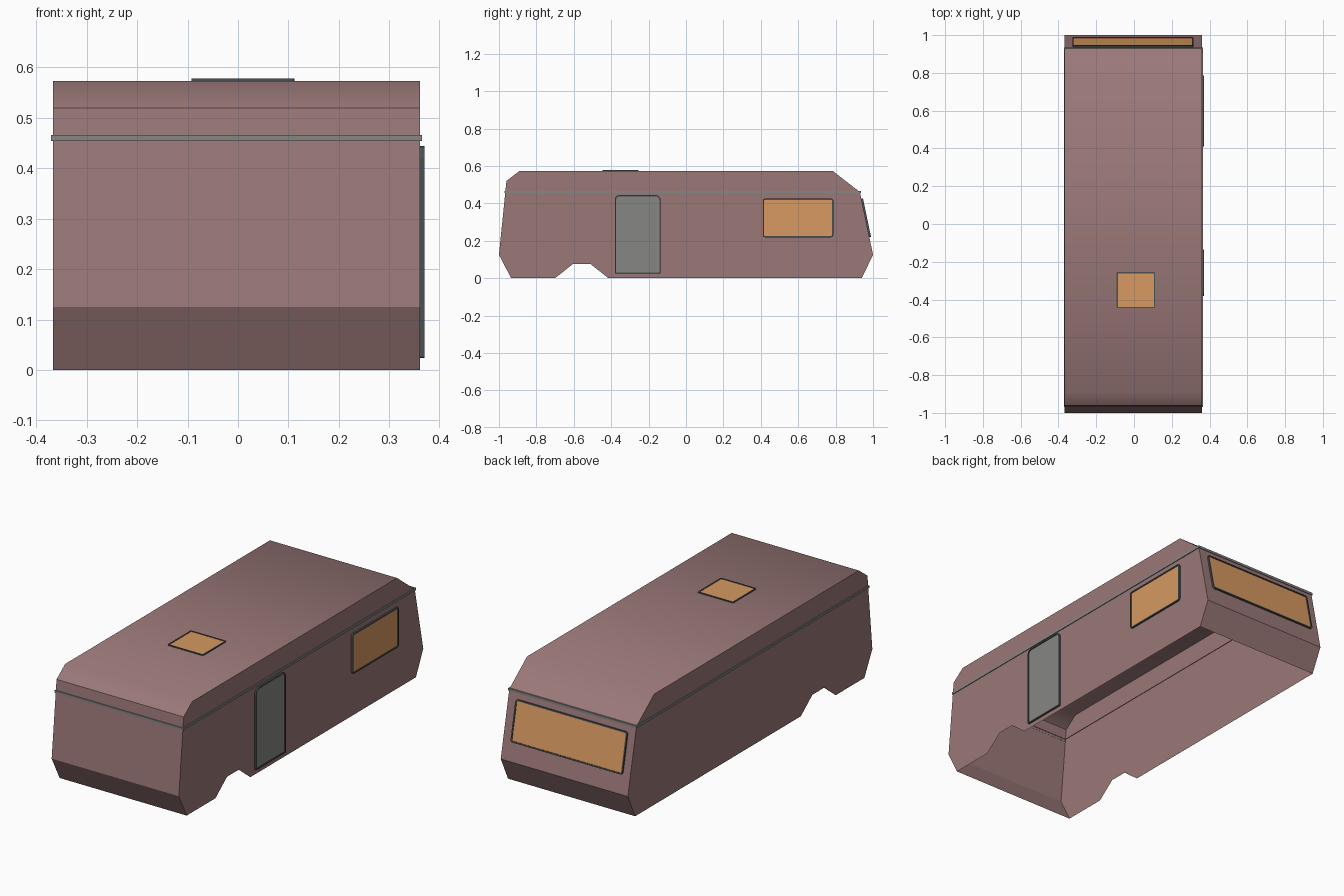
import bpy, bmesh, math
from mathutils import Vector

if "Cube" in bpy.data.objects:
    bpy.data.objects.remove(bpy.data.objects["Cube"])


def material(name, rgb):
    m = bpy.data.materials.new(name)
    m.diffuse_color = (*rgb, 1)
    m.use_nodes = True
    m.node_tree.nodes["Principled BSDF"].inputs["Base Color"].default_value = m.diffuse_color
    return m


PAINT = material("faded_paint", (0.33, 0.19, 0.19))
GLASS = material("amber_glass", (0.68, 0.32, 0.12))
METAL = material("grey_metal", (0.24, 0.24, 0.235))
RUBBER = material("dark_rubber", (0.07, 0.08, 0.08))


def finish(bm, name, mat):
    mesh = bpy.data.meshes.new(name)
    bm.to_mesh(mesh)
    bm.free()
    mesh.materials.append(mat)
    ob = bpy.data.objects.new(name, mesh)
    bpy.context.collection.objects.link(ob)
    return ob


def bridge(bm, a, b):
    n = len(a)
    for i in range(n):
        j = (i + 1) % n
        bm.faces.new((a[i], a[j], b[j], b[i]))


# Body shell: side profile (y, z), open underneath, arches cut in the sides
X0, X1 = -0.367, 0.361
SHELL = [(0.94, 0), (1.0, 0.125), (0.93, 0.46), (0.785, 0.573),
         (-0.89, 0.573), (-0.96, 0.52), (-1.0, 0.125), (-0.935, 0)]
ARCH = [(-0.70, 0), (-0.605, 0.075), (-0.51, 0.075), (-0.415, 0)]
bm = bmesh.new()
right, left = ([bm.verts.new((x, y, z)) for y, z in SHELL + ARCH] for x in (X1, X0))
for i in range(len(SHELL) - 1):
    bm.faces.new((right[i + 1], right[i], left[i], left[i + 1]))
bm.faces.new(right)
bm.faces.new(left[::-1])
# Soft roof edges, all other edges crisp
for f in bm.faces:
    f.smooth = True
for e in bm.edges:
    a, b = e.verts
    e.smooth = a.co.z > 0.57 and b.co.z > 0.57 and abs(a.co.y - b.co.y) < 1e-4
finish(bm, "body_shell", PAINT)

# Belt trim running all round the body
bm = bmesh.new()


def trim_loop(out, z):
    xa, xb, ya, yb = X0 - out, X1 + out, -0.966 - out, 0.931 + out
    return [bm.verts.new((x, y, z)) for x, y in ((xa, ya), (xb, ya), (xb, yb), (xa, yb))]


loops = [trim_loop(0, 0.454), trim_loop(0.004, 0.454),
         trim_loop(0.004, 0.466), trim_loop(-0.003, 0.466)]
for a, b in zip(loops, loops[1:]):
    bridge(bm, a, b)
finish(bm, "belt_trim", METAL)


def rounded_rect(w, h, r_top, r_bottom, steps=3):
    pts = []
    corners = ((1, 1, r_top), (-1, 1, r_top), (-1, -1, r_bottom), (1, -1, r_bottom))
    for k, (sx, sy, r) in enumerate(corners):
        for s in range(steps + 1):
            t = math.pi / 2 * (k + s / steps)
            pts.append((sx * (w / 2 - r) + r * math.cos(t), sy * (h / 2 - r) + r * math.sin(t)))
    return pts


def framed_panel(name, centre, u, v, size, fill, rise, r_top=0.012, r_bottom=0.012, rim=0.007):
    u, v, c = Vector(u).normalized(), Vector(v).normalized(), Vector(centre)
    n = u.cross(v)
    w, h = size

    def loop(bm, inset, up):
        pts = rounded_rect(w - 2 * inset, h - 2 * inset,
                           max(r_top - inset, 0.001), max(r_bottom - inset, 0.001))
        return [bm.verts.new(c + u * a + v * b + n * up) for a, b in pts]

    bm = bmesh.new()
    rings = [loop(bm, 0, 0), loop(bm, 0, rise), loop(bm, rim, rise), loop(bm, rim, rise * 0.5)]
    for a, b in zip(rings, rings[1:]):
        bridge(bm, a, b)
    finish(bm, name + "_frame", RUBBER)
    bm = bmesh.new()
    bm.faces.new(loop(bm, rim, rise * 0.6))
    finish(bm, name + "_panel", fill)


# Door and window on the right side
Y, Z = (0, 1, 0), (0, 0, 1)
framed_panel("side_door", (X1, -0.258, 0.234), Y, Z, (0.244, 0.42), METAL, 0.009,
             r_top=0.025, r_bottom=0.004)
framed_panel("side_window", (X1, 0.599, 0.322), Y, Z, (0.377, 0.207), GLASS, 0.009)
# Roof hatch
framed_panel("roof_hatch", (0.01, -0.35, 0.573), (1, 0, 0), Y, (0.204, 0.192), GLASS, 0.005,
             r_top=0.006, r_bottom=0.006)
# Rear window lying on the sloped back
slope = Vector((0, -0.07, 0.335))
mid_z = 0.322
framed_panel("rear_window", (-0.006, 1 - 0.07 * (mid_z - 0.125) / 0.335, mid_z),
             (-1, 0, 0), slope, (0.64, 0.21), GLASS, 0.009)
